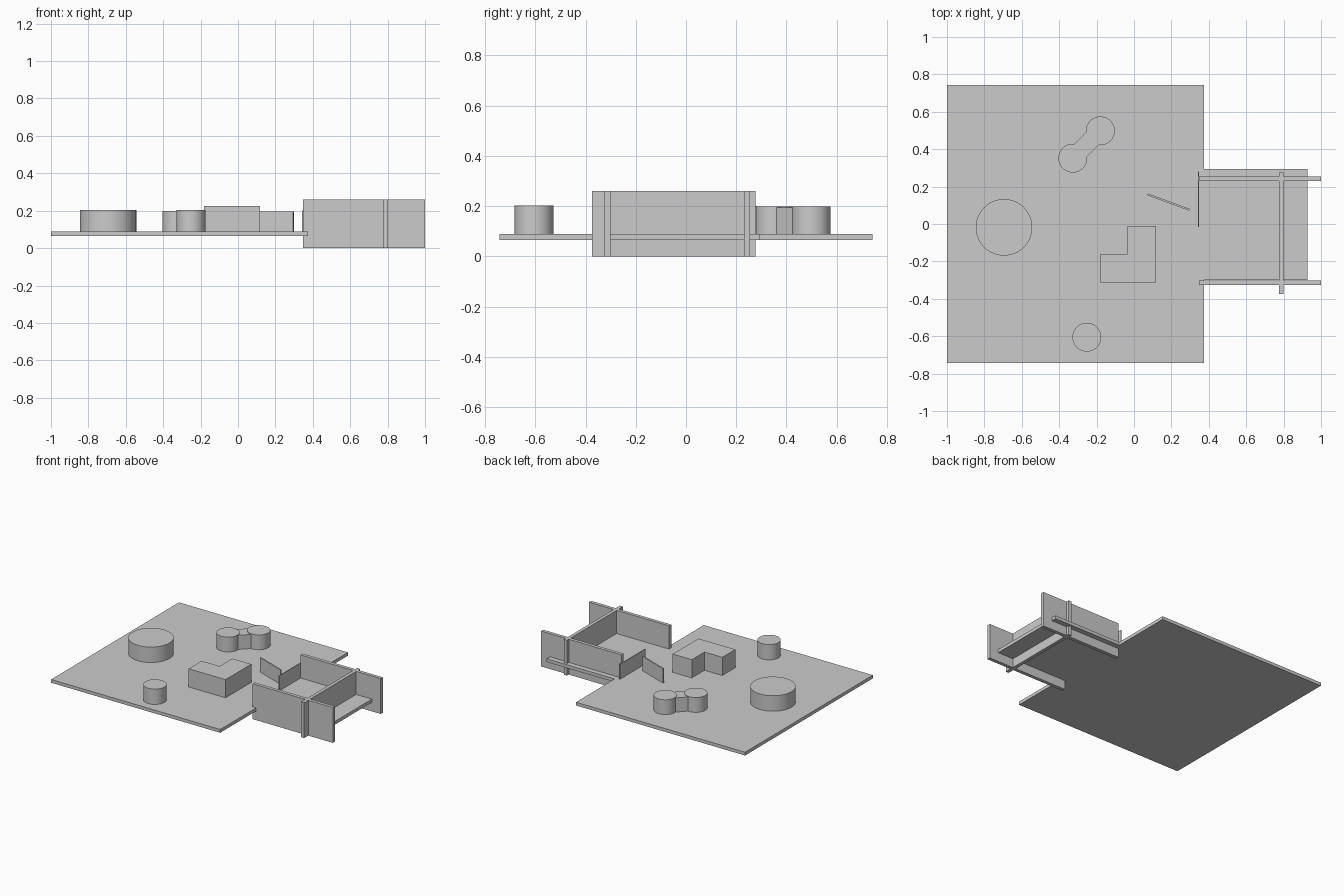
import bpy, bmesh, math

if "Cube" in bpy.data.objects:
    bpy.data.objects.remove(bpy.data.objects["Cube"])

Z0, Z1 = 0.066, 0.09  # plate underside and top


def prism(name, pts, z0, z1):
    """Extrude a flat outline from z0 up to z1."""
    bm = bmesh.new()
    face = bm.faces.new([bm.verts.new((x, y, z0)) for x, y in pts])
    ext = bmesh.ops.extrude_face_region(bm, geom=[face])
    top = [v for v in ext["geom"] if isinstance(v, bmesh.types.BMVert)]
    bmesh.ops.translate(bm, verts=top, vec=(0, 0, z1 - z0))
    bmesh.ops.recalc_face_normals(bm, faces=bm.faces)
    mesh = bpy.data.meshes.new(name)
    bm.to_mesh(mesh)
    bm.free()
    ob = bpy.data.objects.new(name, mesh)
    bpy.context.collection.objects.link(ob)
    return ob


def box(name, x0, x1, y0, y1, z0, z1):
    return prism(name, [(x0, y0), (x1, y0), (x1, y1), (x0, y1)], z0, z1)


def bar(name, a, b, width, z0, z1):
    """Upright strip of given thickness between two plan points."""
    d = math.dist(a, b)
    nx, ny = -(b[1] - a[1]) / d * width / 2, (b[0] - a[0]) / d * width / 2
    return prism(name, [(a[0] + nx, a[1] + ny), (a[0] - nx, a[1] - ny),
                        (b[0] - nx, b[1] - ny), (b[0] + nx, b[1] + ny)], z0, z1)


def cylinder(name, x, y, r, z1):
    bpy.ops.mesh.primitive_cylinder_add(vertices=64, radius=r, depth=z1 - Z1,
                                        location=(x, y, (Z1 + z1) / 2))
    ob = bpy.context.object
    ob.name = name
    bpy.ops.object.shade_smooth_by_angle()


# Ground plate with entrance tab
prism("base_plate", [(-1, -0.742), (0.375, -0.742), (0.375, -0.30), (0.928, -0.30),
                     (0.928, 0.293), (0.375, 0.293), (0.375, 0.742), (-1, 0.742)], Z0, Z1)

# Interlocking entrance walls
box("side_wall_front", 0.348, 1.0, -0.326, -0.301, 0, 0.26)
box("side_wall_back", 0.348, 1.0, 0.23, 0.255, 0, 0.26)
box("cross_wall", 0.775, 0.80, -0.374, 0.276, 0, 0.26)

# Thin partition panels
bar("entry_panel", (0.345, -0.016), (0.345, 0.28), 0.006, Z1, 0.2)
bar("angled_panel", (0.073, 0.158), (0.297, 0.076), 0.01, Z1, 0.195)

# Round blocks
cylinder("large_drum", -0.695, -0.018, 0.151, 0.204)
cylinder("small_drum", -0.252, -0.605, 0.077, 0.203)

# Twin drums joined by a bar
ends = [(-0.18, 0.498), (-0.327, 0.352)]
for i, (x, y) in enumerate(ends):
    cylinder(f"twin_drum_{i + 1}", x, y, 0.077, 0.199)
bar("twin_drum_link", *ends, 0.096, Z1, 0.194)

# L-shaped block
prism("corner_block", [(-0.182, -0.313), (0.118, -0.313), (0.118, -0.014),
                       (-0.037, -0.014), (-0.037, -0.162), (-0.182, -0.162)], Z1, 0.224)
